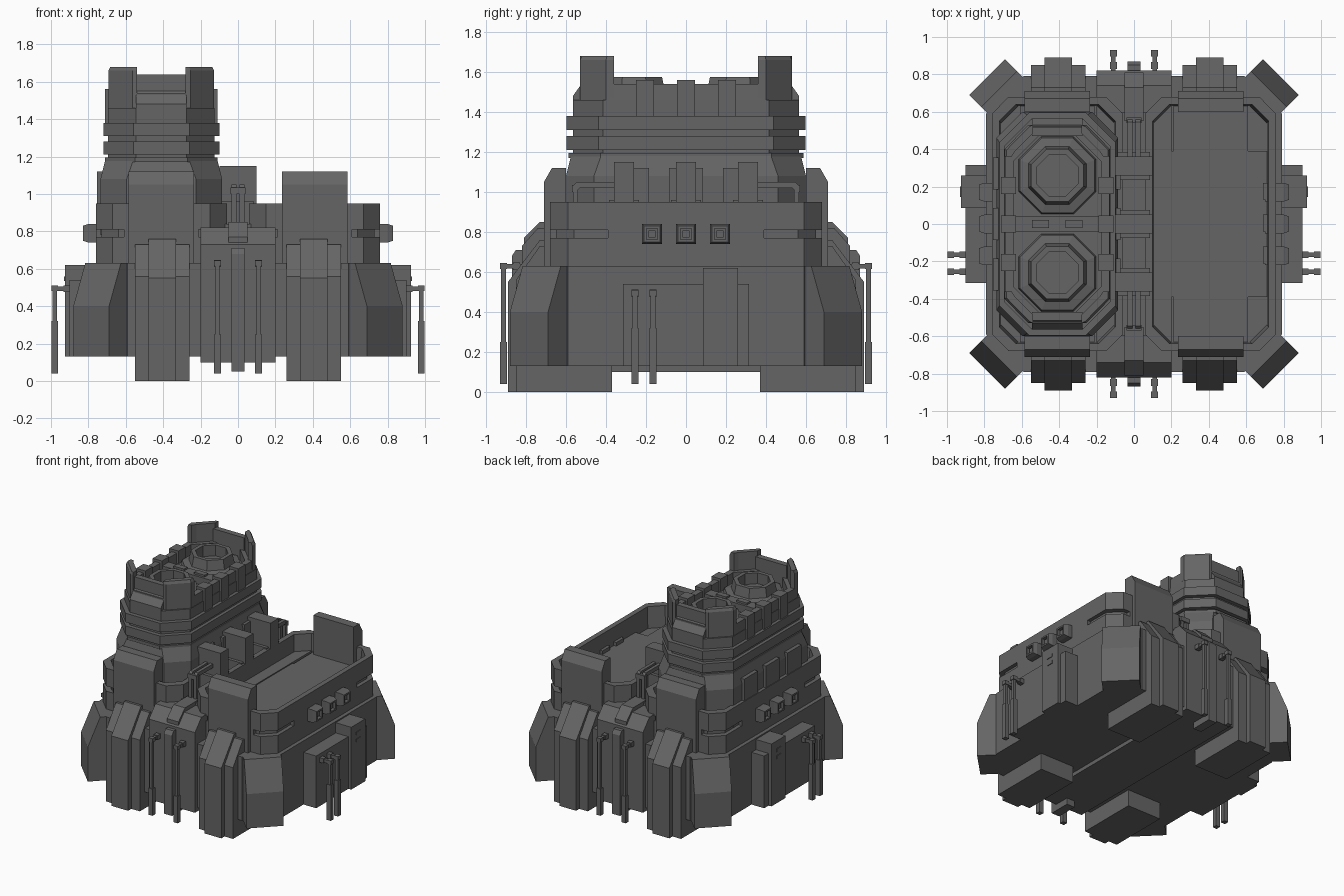
import bpy, bmesh, math
from mathutils import Vector

cube = bpy.data.objects.get("Cube")
if cube:
    bpy.data.objects.remove(cube, do_unlink=True)

grey = bpy.data.materials.new("dark grey")
grey.use_nodes = True
COLOUR = (0.13, 0.13, 0.13, 1)
grey.diffuse_color = COLOUR
grey.node_tree.nodes["Principled BSDF"].inputs["Base Color"].default_value = COLOUR


def finish(name, bm):
    bmesh.ops.recalc_face_normals(bm, faces=bm.faces)
    me = bpy.data.meshes.new(name)
    bm.to_mesh(me)
    bm.free()
    me.materials.append(grey)
    ob = bpy.data.objects.new(name, me)
    bpy.context.collection.objects.link(ob)
    return ob


def loft(name, rings, caps=True, closed=False):
    """Join equal-length rings of points into a skin."""
    bm = bmesh.new()
    vs = [[bm.verts.new(p) for p in r] for r in rings]
    n = len(vs[0])
    pairs = list(zip(vs, vs[1:])) + ([(vs[-1], vs[0])] if closed else [])
    for a, b in pairs:
        for i in range(n):
            j = (i + 1) % n
            bm.faces.new((a[i], a[j], b[j], b[i]))
    if caps and not closed:
        bm.faces.new(vs[0][::-1])
        bm.faces.new(vs[-1])
    return finish(name, bm)


def box(name, x0, x1, y0, y1, z0, z1):
    base = [(x0, y0), (x1, y0), (x1, y1), (x0, y1)]
    return loft(name, [[(x, y, z) for x, y in base] for z in (z0, z1)])


def extrude_x(name, profile, x0, x1, sy=1):
    """Extrude a (y, z) profile along x."""
    return loft(name, [[(x, sy * y, z) for y, z in profile] for x in (x0, x1)])


def octagon(cx, cy, hx, hy, c, z):
    q = [(hx, hy - c), (hx - c, hy), (c - hx, hy), (-hx, hy - c),
         (-hx, c - hy), (c - hx, -hy), (hx - c, -hy), (hx, c - hy)]
    return [(cx + x, cy + y, z) for x, y in q]


SIDES = (-1, 1)

# Lower hull and underside
loft("lower_hull", [octagon(0, 0, .79, .79, .2, z) for z in (.13, .63)])
spine = [(-.82, .10), (-.82, .73), (-.74, .82), (.74, .82), (.82, .73), (.82, .10)]
extrude_x("central_spine", spine, -.2, .2)

# Upper hulls: grooved corners, sunken deck on the open side
for s in SIDES:
    side = "left" if s > 0 else "right"
    cx = s * .41

    def hull(inset, z):
        return octagon(cx, 0, .35 - inset, .68 - inset, .09, z)
    loft(side + "_hull_wall", [hull(0, .63), hull(0, .77), hull(.03, .77), hull(.03, .81),
                               hull(0, .81), hull(0, .95), hull(.04, .95), hull(.05, .78)], caps=False)
    loft(side + "_deck", [hull(.045, .63), hull(.045, .785)])
    box(side + "_groove_fill_side", cx - .35, cx + .35, -.39, .39, .768, .812)
    box(side + "_groove_fill_end", cx - .2, cx + .2, -.68, .68, .768, .812)

    # Square ports through the side wall
    for y in (-.17, 0, .17):
        def sq(h, x):
            return [(s * x, y + a * h, .79 + b * h) for a, b in ((1, 1), (-1, 1), (-1, -1), (1, -1))]
        loft(side + "_port", [sq(.05, .70), sq(.05, .80), sq(.04, .83), sq(.028, .83),
                              sq(.028, .80), sq(.018, .80), sq(.018, .815)])
        if s > 0:
            box("port_inner_block", .69, .73, y - .04, y + .05, .78, .84)

    # Side panel, door and its vents
    xs = lambda a, b: sorted((s * a, s * b))
    box(side + "_side_panel", *xs(.75, .90), -.315, .315, .13, .54)
    box(side + "_door", *xs(.75, .925), .085, .26, .13, .62)
    for z in (.48, .535):
        box(side + "_door_vent", *xs(.92, .93), .145, .20, z, z + .025)

    for f in SIDES:
        end = side + ("_back" if f > 0 else "_front")
        # Foot pillars with sloping heads
        extrude_x(end + "_foot_pillar", [(.37, 0), (.85, 0), (.85, .56), (.73, .73), (.60, .73), (.37, .2)],
                  s * .405 - .147, s * .405 + .147, f)
        extrude_x(end + "_pillar_rib", [(.60, .0), (.89, 0), (.89, .55), (.73, .76), (.60, .76)],
                  s * .405 - .073, s * .405 + .073, f)
        # Tall end shields
        extrude_x(end + "_shield", [(.60, .63), (.71, .63), (.71, 1.05), (.67, 1.12), (.60, 1.12)],
                  s * .41 - .175, s * .41 + .175, f)
        # Diagonal corner buttresses
        out = Vector((s, f, 0)).normalized()
        along = Vector((-s, f, 0)).normalized()
        prof = [(.85, .13), (1.11, .13), (1.11, .40), (1.02, .63), (.85, .63)]
        loft(end + "_buttress", [[out * d + along * w + Vector((0, 0, z)) for d, z in prof]
                                 for w in (-.135, .135)])


# Hanging pipes with an elbow and a thicker sleeve
def pipe(name, x, y, dx, dy, top, sleeve):
    r, t = .012, .018
    box(name + "_stem", x - r, x + r, y - r, y + r, sleeve, top)
    box(name + "_sleeve", x - t, x + t, y - t, y + t, .04, sleeve)
    box(name + "_elbow", x - t, x + t, y - t, y + t, top - .025, top + .005)
    ex, ey = x - dx * .15, y - dy * .15
    box(name + "_arm", min(x, ex) - r, max(x, ex) + r, min(y, ey) - r, max(y, ey) + r, top - .024, top)
    fx, fy = x - dx * .065, y - dy * .065
    box(name + "_collar", fx - t, fx + t, fy - t, fy + t, top - .03, top + .006)


for s in SIDES:
    for y in (-.255, -.165):
        pipe("side_pipe", s * .98, y, s, 0, .505, .32)
    for x in (-.11, .11):
        pipe("end_pipe", x, s * .913, 0, s, .64, .25)

    # Centre ribs, end caps and twin elbow tubes
    extrude_x("centre_rib", [(.7, .05), (.87, .05), (.87, .68), (.85, .71), (.7, .71)], -.035, .035, s)
    extrude_x("centre_cap", [(.55, .7), (.81, .7), (.81, .77), (.73, .85), (.55, .85)], -.05, .05, s)
    for x in (-.022, .022):
        extrude_x("elbow_tube", [(.34, 1.02), (.53, 1.02), (.54, 1.01), (.54, .80), (.565, .80),
                                 (.565, 1.03), (.545, 1.05), (.34, 1.05)], x - .013, x + .013, s)
    box("tube_clamp", -.04, .04, s * .555 - .015, s * .555 + .015, 1.0, 1.035)

# Trench floor and three upright fins between the hulls
box("trench_floor", -.07, .07, -.6, .6, .6, .84)
for y in (-.31, 0, .31):
    box("trench_fin", -.10, .10, y - .05, y + .05, .75, 1.15)
    box("fin_step", -.085, .085, y - .075, y + .075, .75, .96)

# Tower: stacked body with projecting bands
TX = -.41


def tower(name, levels):
    return loft(name, [octagon(TX, 0, hx, hy, c, z) for hx, hy, c, z in levels])


tower("tower_base", [(.325, .60, .14, .78), (.325, .60, .14, 1.08), (.30, .575, .15, 1.18)])
tower("tower_core", [(.285, .565, .15, 1.1), (.285, .565, .15, 1.46)])
for z0, z1, g in ((1.17, 1.195, -.01), (1.21, 1.28, 0), (1.31, 1.38, 0)):
    tower("tower_band", [(.31 + g, .597 + g, .16, z0), (.31 + g, .597 + g, .16, z1)])
for s in SIDES:
    for y in (-.27, 0, .27):
        x = TX + s * .325
        box("tower_wall_panel", x - .02, x + .012, y - .085, y + .085, .95, 1.12)

# Parapet around the roof
loft("parapet", [octagon(TX, 0, hx, hy, .15, z) for hx, hy, z in
                 ((.285, .535, 1.36), (.28, .53, 1.54), (.235, .485, 1.54), (.235, .485, 1.40))], caps=False)
for s in SIDES:
    for y, h, top in ((-.205, .045, 1.56), (0, .045, 1.56), (.205, .045, 1.56)):
        x = TX + s * .26
        box("merlon", x - .04, x + .04, y - h, y + h, 1.38, top)
    # Raised end wall: sloping centre and two corner wings
    extrude_x("end_wall", [(.47, 1.38), (.565, 1.38), (.565, 1.48), (.515, 1.55), (.515, 1.64), (.47, 1.64)],
              TX - .135, TX + .135, s)
    for w in SIDES:
        plan = [(.13, .53), (.155, .53), (.282, .40), (.282, .36), (.245, .36), (.225, .39), (.13, .485)]
        lean = [(.13, .53), (.15, .52), (.272, .395), (.272, .36), (.245, .36), (.225, .39), (.13, .485)]
        loft("corner_wing", [[(TX + w * x, s * y, z) for x, y in p]
                             for p, z in ((plan, 1.38), (plan, 1.66), (lean, 1.68))])

    # Octagonal roof sockets
    def ring(r, z):
        return octagon(TX, s * .26, r, r, r * .586, z)
    loft("roof_socket", [ring(.21, 1.45), ring(.20, 1.49), ring(.155, 1.50), ring(.14, 1.575),
                         ring(.11, 1.575), ring(.11, 1.49)])

# Bar across the roof with two small hatches
box("roof_bar", TX - .25, TX + .25, -.04, .04, 1.44, 1.52)
for s in SIDES:
    box("roof_hatch", TX + s * .09 - .045, TX + s * .09 + .045, -.022, .022, 1.5, 1.535)
